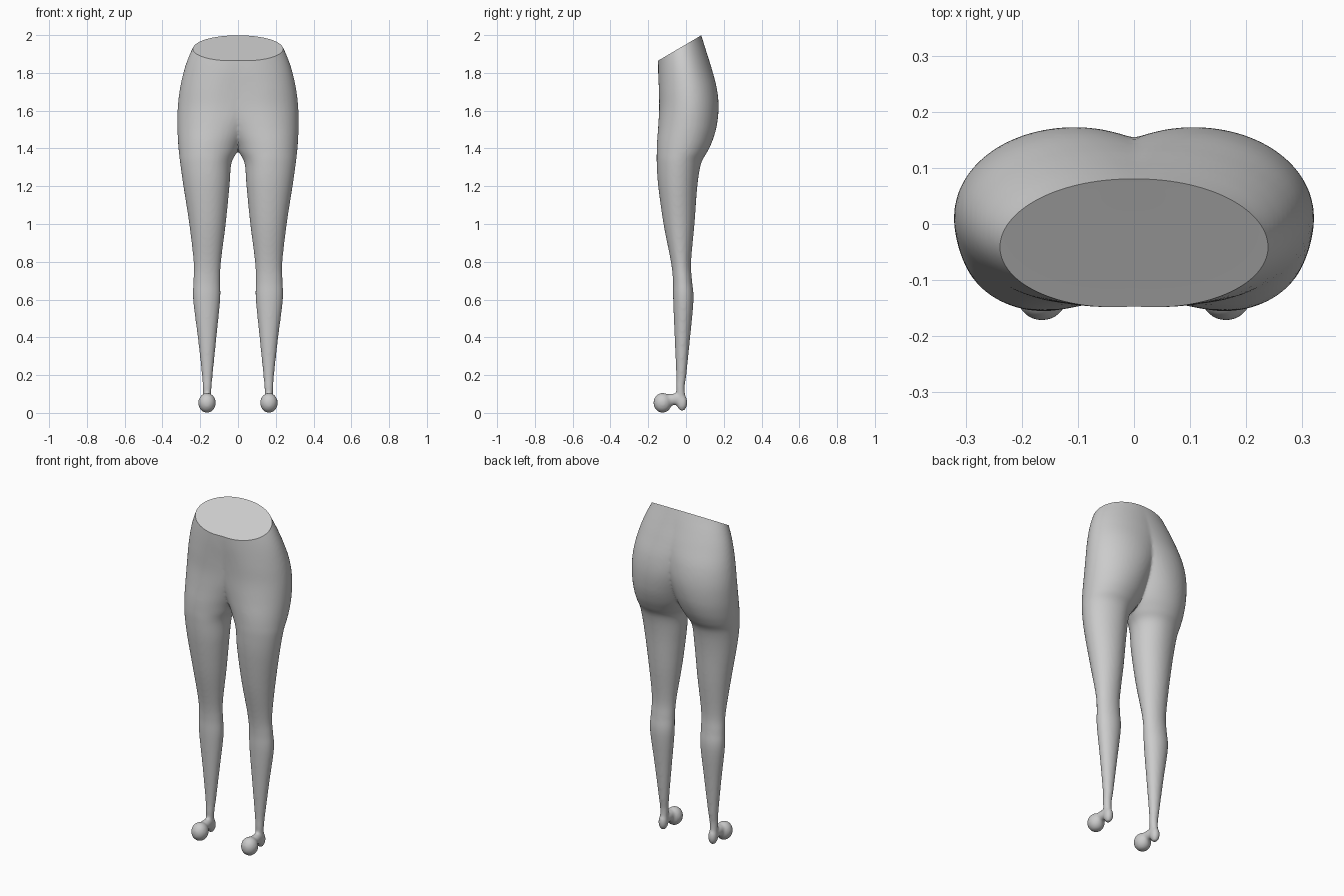
import bpy, bmesh, math
from mathutils import Vector, Matrix

if "Cube" in bpy.data.objects:
    bpy.data.objects.remove(bpy.data.objects["Cube"])

skin = bpy.data.materials.new("plain grey")
skin.diffuse_color = (0.6, 0.6, 0.6, 1)
skin.use_nodes = True
skin.node_tree.nodes["Principled BSDF"].inputs["Base Color"].default_value = skin.diffuse_color

# Leg sections: z, inner x (front half), inner x (back half), widest x, outer x, front y, back y
SECTIONS = [
    (0.03, 0.145, 0.145, 0.164, 0.183, -0.045, 0.002),
    (0.13, 0.140, 0.140, 0.163, 0.187, -0.053, -0.007),
    (0.20, 0.134, 0.134, 0.163, 0.191, -0.052, 0.002),
    (0.40, 0.114, 0.114, 0.163, 0.213, -0.060, 0.022),
    (0.60, 0.094, 0.094, 0.166, 0.238, -0.068, 0.040),
    (0.70, 0.094, 0.094, 0.165, 0.236, -0.069, 0.032),
    (0.80, 0.090, 0.090, 0.162, 0.235, -0.080, 0.027),
    (1.00, 0.065, 0.065, 0.160, 0.258, -0.119, 0.045),
    (1.20, 0.045, 0.045, 0.160, 0.289, -0.147, 0.060),
    (1.32, 0.035, 0.035, 0.160, 0.306, -0.155, 0.080),
    (1.38, 0.005, 0.005, 0.160, 0.313, -0.155, 0.112),
    (1.44, -0.03, -0.025, 0.150, 0.318, -0.153, 0.140),
    (1.52, -0.10, -0.05, 0.130, 0.321, -0.147, 0.163),
    (1.62, -0.22, -0.09, 0.105, 0.319, -0.142, 0.173),
    (1.72, -0.28, -0.14, 0.085, 0.307, -0.144, 0.163),
    (1.82, -0.27, -0.19, 0.050, 0.284, -0.148, 0.137),
    (1.90, -0.24, -0.20, 0.030, 0.255, -0.148, 0.112),
    (1.97, -0.20, -0.18, 0.010, 0.221, -0.145, 0.090),
    (2.06, -0.16, -0.15, 0.000, 0.180, -0.140, 0.060),
]


def refine(rows, steps):
    """Catmull-Rom interpolation between the sections."""
    out = []
    for i in range(len(rows) - 1):
        p = [rows[max(0, min(len(rows) - 1, i + k))] for k in (-1, 0, 1, 2)]
        for s in range(steps):
            t = s / steps
            row = []
            for a, b, c, d in zip(*p):
                row.append(b + 0.5 * t * (c - a + t * (2*a - 5*b + 4*c - d + t * (3*(b - c) + d - a))))
            out.append(row)
    return out + [rows[-1]]


def add_leg(bm, side, n=48):
    """Loft from ankle to waist; both sides overlap in the hips."""
    rings = []
    for z, inf, inb, cx, xo, yf, yb in refine(SECTIONS, 5):
        yc, r = (yf + yb) / 2, (yb - yf) / 2
        ring = []
        for k in range(n):
            t = 2 * math.pi * (k + 0.5) / n
            c, s = math.cos(t), math.sin(t)
            reach = xo - cx if c > 0 else cx - (inb if s > 0 else inf)
            ring.append(bm.verts.new((side * (cx + reach * c), yc + r * s, z)))
        rings.append(ring)
    faces = [bm.faces.new(rings[0][::-1]), bm.faces.new(rings[-1])]
    for a, b in zip(rings, rings[1:]):
        for k in range(n):
            j = (k + 1) % n
            faces.append(bm.faces.new((a[k], a[j], b[j], b[k])))
    if side < 0:
        bmesh.ops.reverse_faces(bm, faces=faces)


def add_ball(bm, centre, size):
    m = Matrix.Translation(centre) @ Matrix.Diagonal((*size, 1))
    bmesh.ops.create_uvsphere(bm, u_segments=32, v_segments=20, radius=1, matrix=m)


bm = bmesh.new()
for side in (-1, 1):
    add_leg(bm, side)
    add_ball(bm, (side * 0.164, -0.124, 0.053), (0.047, 0.049, 0.053))   # toe ball
    add_ball(bm, (side * 0.164, -0.072, 0.071), (0.027, 0.060, 0.031))   # instep
    add_ball(bm, (side * 0.164, -0.021, 0.055), (0.026, 0.029, 0.046))   # heel
mesh = bpy.data.meshes.new("lower_body")
bm.to_mesh(mesh)
bm.free()
body = bpy.data.objects.new("lower_body", mesh)
bpy.context.collection.objects.link(body)

# Fuse everything into one soft skin
fuse = body.modifiers.new("fuse", "REMESH")
fuse.mode = "VOXEL"
fuse.voxel_size = 0.008
soft = body.modifiers.new("soften", "SMOOTH")
soft.factor = 0.5
soft.iterations = 8
dg = bpy.context.evaluated_depsgraph_get()
fused = bpy.data.meshes.new_from_object(body.evaluated_get(dg))
body.modifiers.clear()
body.data = fused

# Slanted waist cut, closed by a fan from the back of the rim
bm = bmesh.new()
bm.from_mesh(fused)
cut = bmesh.ops.bisect_plane(bm, geom=bm.verts[:] + bm.edges[:] + bm.faces[:],
                             plane_co=Vector((0, 0.083, 2.0)),
                             plane_no=Vector((0, -0.587, 1)).normalized(), clear_outer=True)
rim = [e for e in cut["geom_cut"] if isinstance(e, bmesh.types.BMEdge) and e.is_boundary]
apex = bm.verts.new((0, 0.07, 1.992))
for e in rim:
    f = bm.faces.new((e.verts[0], e.verts[1], apex))
    f.normal_update()
    if f.normal.z < 0:
        f.normal_flip()
bm.to_mesh(fused)
bm.free()

fused.materials.clear()
fused.materials.append(skin)
bpy.context.view_layer.objects.active = body
body.select_set(True)
bpy.ops.object.shade_smooth_by_angle(angle=math.radians(35))
